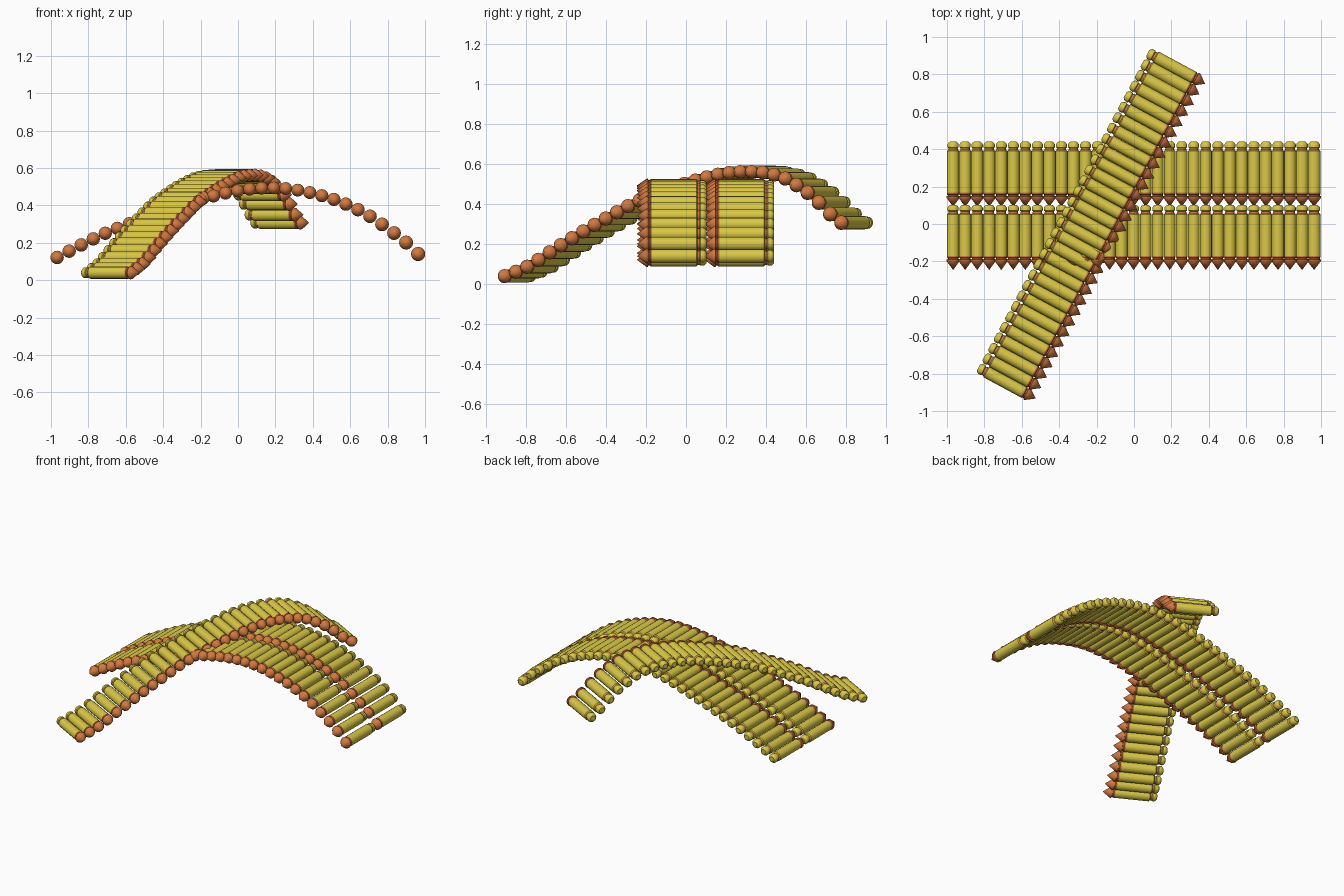
import bpy, bmesh, math
from mathutils import Vector

if "Cube" in bpy.data.objects:
    bpy.data.objects.remove(bpy.data.objects["Cube"])

COUNT, SIDES = 31, 16


def material(name, colour):
    m = bpy.data.materials.new(name)
    m.diffuse_color = colour
    m.use_nodes = True
    m.node_tree.nodes["Principled BSDF"].inputs["Base Color"].default_value = m.diffuse_color
    return m


BRASS = material("brass", (0.70, 0.58, 0.06, 1))
COPPER = material("copper", (0.65, 0.19, 0.05, 1))

# Cartridge profile from rear to tip: distance, radius, material of the next band
PROFILE = [(0.0, 0.0, 0), (0.0, 0.016, 0), (0.006, 0.023, 0), (0.014, 0.028, 0),
           (0.030, 0.028, 0), (0.034, 0.023, 1), (0.045, 0.025, 0), (0.050, 0.031, 0),
           (0.272, 0.031, 1), (0.280, 0.031, 1), (0.284, 0.027, 1), (0.290, 0.027, 1),
           (0.292, 0.034, 1), (0.300, 0.033, 1), (0.348, 0.0, 0)]

# Height curves of the belts: position along the belt, z
LOW_ARCH = [(-0.97, .12), (-.835, .19), (-.70, .255), (-.45, .35), (-.18, .437), (0, .478),
            (.16, .493), (.29, .486), (.43, .457), (.565, .412), (.70, .345),
            (.83, .255), (.90, .20), (.96, .14)]
HIGH_ARCH = [(0, .04), (.067, .087), (.15, .177), (.23, .26), (.31, .337), (.39, .41),
             (.48, .47), (.56, .515), (.64, .55), (.71, .562), (.77, .557), (.83, .53),
             (.88, .48), (.92, .43), (.96, .36), (1.0, .307)]


def height(pts, x):
    """Smooth interpolation; returns z and slope."""
    n = len(pts)
    x = min(max(x, pts[0][0]), pts[-1][0])
    i = next(k for k in range(n - 1) if x <= pts[k + 1][0])

    def tangent(k):
        a, b = pts[max(k - 1, 0)], pts[min(k + 1, n - 1)]
        return (b[1] - a[1]) / (b[0] - a[0])
    (x0, z0), (x1, z1) = pts[i], pts[i + 1]
    h = x1 - x0
    t = (x - x0) / h
    m0, m1 = tangent(i), tangent(i + 1)
    z = ((2*t**3 - 3*t*t + 1) * z0 + (t**3 - 2*t*t + t) * h * m0
         + (3*t*t - 2*t**3) * z1 + (t**3 - t*t) * h * m1)
    return z, m0 + (m1 - m0) * t


def add_cartridge(bm, rear, axis, scale):
    """Lathe one cartridge about a horizontal axis."""
    side = Vector((-axis.y, axis.x, 0))
    rings = []
    for d, r, _ in PROFILE:
        c = rear + axis * d
        if r == 0:
            rings.append([bm.verts.new(c)] * SIDES)
            continue
        ring = []
        for k in range(SIDES):
            a = 2 * math.pi * k / SIDES
            ring.append(bm.verts.new(c + (side * math.cos(a) + Vector((0, 0, math.sin(a)))) * r * scale))
        rings.append(ring)
    for j in range(len(rings) - 1):
        for k in range(SIDES):
            n = (k + 1) % SIDES
            quad = [rings[j][k], rings[j][n], rings[j + 1][n], rings[j + 1][k]]
            face = bm.faces.new(list(dict.fromkeys(quad)))
            face.material_index = PROFILE[j][2]


def belt(name, start, end, axis, curve, lo, hi):
    """Row of cartridges; start and end are the rear points in plan."""
    bm = bmesh.new()
    span = (end - start).length
    for i in range(COUNT):
        t = i / (COUNT - 1)
        z, slope = height(curve, lo + (hi - lo) * t)
        slope *= (hi - lo) / span
        rear = start.lerp(end, t)
        rear.z = z
        add_cartridge(bm, rear, axis, 1 + 0.12 * abs(slope))
    bmesh.ops.recalc_face_normals(bm, faces=bm.faces)
    mesh = bpy.data.meshes.new(name)
    bm.to_mesh(mesh)
    bm.free()
    mesh.materials.append(BRASS)
    mesh.materials.append(COPPER)
    ob = bpy.data.objects.new(name, mesh)
    bpy.context.collection.objects.link(ob)
    bpy.ops.object.select_all(action='DESELECT')
    ob.select_set(True)
    bpy.context.view_layer.objects.active = ob
    bpy.ops.object.shade_smooth_by_angle(angle=math.radians(35))


# Two parallel belts lying side by side
for name, y in (("front_belt", 0.102), ("rear_belt", 0.440)):
    belt(name, Vector((-0.967, y, 0)), Vector((0.963, y, 0)), Vector((0, -1, 0)),
         LOW_ARCH, -0.967, 0.963)

# Diagonal belt draped over them
belt("crossing_belt", Vector((-0.832, -0.768, 0)), Vector((0.083, 0.932, 0)).lerp(Vector((-0.832, -0.768, 0)), 0.01),
     Vector((0.88, -0.475, 0)).normalized(), HIGH_ARCH, 0, 1)
